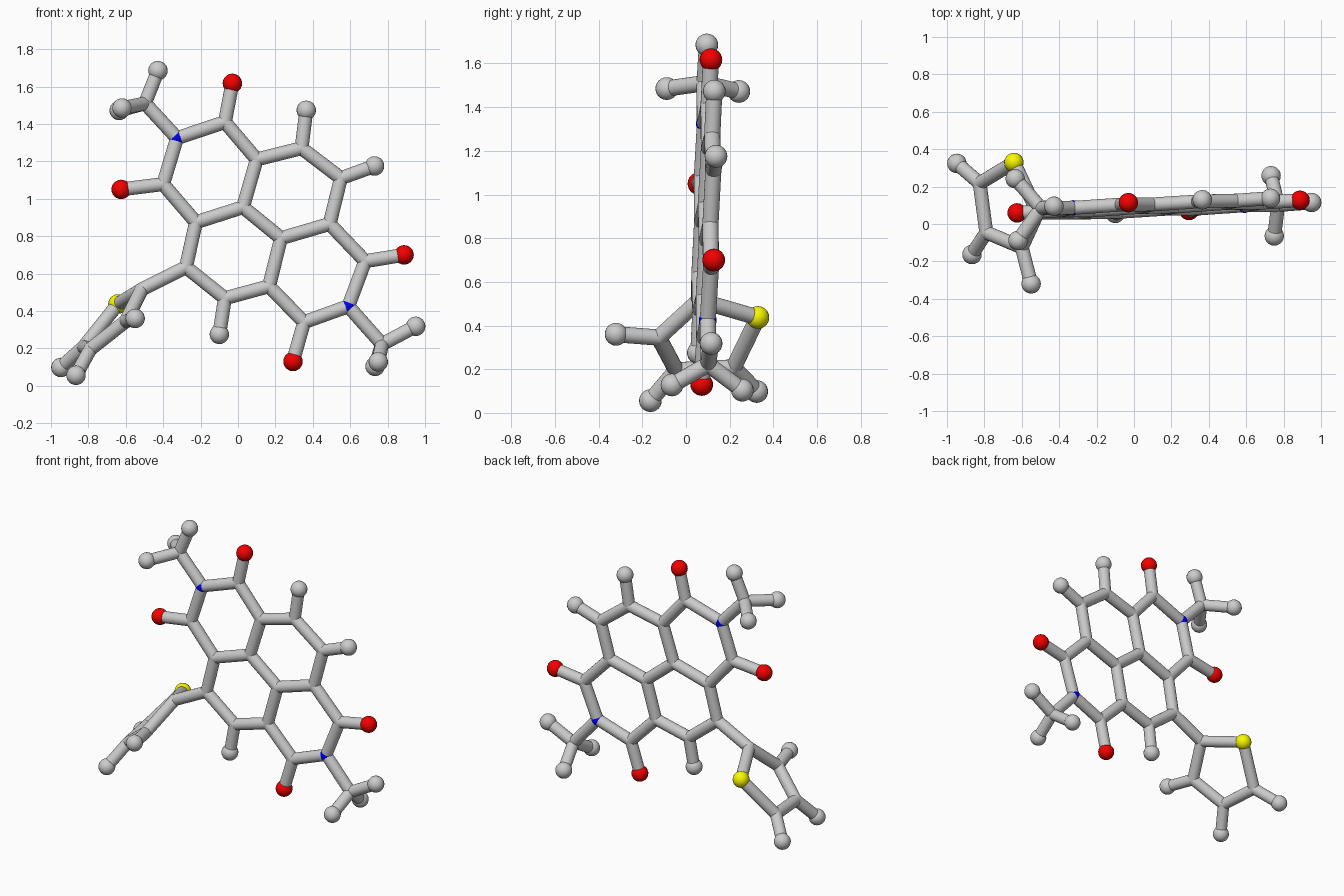
import bpy, bmesh
from mathutils import Vector, Matrix

if "Cube" in bpy.data.objects:
    bpy.data.objects.remove(bpy.data.objects["Cube"])

STICK, BALL, REACH = 0.037, 0.052, 0.33


def plane(x, z):
    """Point on the slightly tilted plane of the fused ring sheet."""
    return Vector((x, 0.051 + 0.054 * x + 0.04 * z, z))


# Flat fused-ring sheet (x, z)
sheet = {
    "C": [(-.07, 1.41), (.10, 1.21), (.34, 1.27), (.55, 1.11), (.49, .865), (.68, .666),
          (.353, .34), (.166, .532), (-.07, .468), (-.278, .634), (-.225, .874),
          (-.40, 1.078), (.027, .955), (.23, .789), (-.497, 1.51), (.77, .222)],
    "N": [(-.326, 1.324), (.59, .425)],
    "O": [(-.03, 1.617), (.888, .70), (.294, .13), (-.625, 1.05)],
    "H": [(.365, 1.473), (.73, 1.175), (-.10, .275), (-.428, 1.685), (.95, .318)],
}
atoms = [(k, plane(*p)) for k, pts in sheet.items() for p in pts]

# Out-of-plane end groups and the twisted five-sided ring
solid = {
    "H": [(-.62, -.088, 1.485), (-.635, .242, 1.472), (.75, -.064, .128), (.733, .258, .104),
          (-.947, .324, .098), (-.866, -.163, .056), (-.55, -.32, .36)],
    "C": [(-.515, .06, .515), (-.825, .218, .208), (-.79, -.045, .195), (-.60, -.125, .345)],
    "S": [(-.642, .329, .437)],
}
atoms += [(k, Vector(p)) for k, pts in solid.items() for p in pts]


def add_ball(bm, p, r):
    bmesh.ops.create_uvsphere(bm, u_segments=20, v_segments=12, radius=r,
                              matrix=Matrix.Translation(p))


def add_stick(bm, a, b):
    d = b - a
    m = Matrix.Translation((a + b) / 2) @ d.to_track_quat('Z', 'Y').to_matrix().to_4x4()
    bmesh.ops.create_cone(bm, cap_ends=True, segments=20, radius1=STICK, radius2=STICK,
                          depth=d.length, matrix=m)


def finish(bm, name, color=None):
    me = bpy.data.meshes.new(name)
    bm.to_mesh(me)
    bm.free()
    ob = bpy.data.objects.new(name, me)
    bpy.context.collection.objects.link(ob)
    if color:
        mat = bpy.data.materials.new(name)
        mat.diffuse_color = color
        mat.use_nodes = True
        mat.node_tree.nodes["Principled BSDF"].inputs["Base Color"].default_value = mat.diffuse_color
        me.materials.append(mat)
    bpy.ops.object.select_all(action='DESELECT')
    ob.select_set(True)
    bpy.context.view_layer.objects.active = ob
    bpy.ops.object.shade_smooth_by_angle(angle=0.6)


# Bonds: a stick between every pair of neighbouring atoms
bm = bmesh.new()
for i, (ka, a) in enumerate(atoms):
    for kb, b in atoms[i + 1:]:
        if (a - b).length < REACH and not (ka == kb == "H"):
            add_stick(bm, a, b)
finish(bm, "bonds")

# Atoms: small joints for carbon and nitrogen, larger balls for the rest
kinds = {
    "C": ("carbon_joints", STICK, None),
    "H": ("hydrogen_balls", BALL, None),
    "N": ("nitrogen_joints", 0.041, (0, 0, 0.9, 1)),
    "O": ("oxygen_balls", BALL, (0.9, 0, 0, 1)),
    "S": ("sulfur_ball", BALL, (0.95, 0.95, 0, 1)),
}
for kind, (name, radius, color) in kinds.items():
    bm = bmesh.new()
    for k, p in atoms:
        if k == kind:
            add_ball(bm, p, radius)
    finish(bm, name, color)
